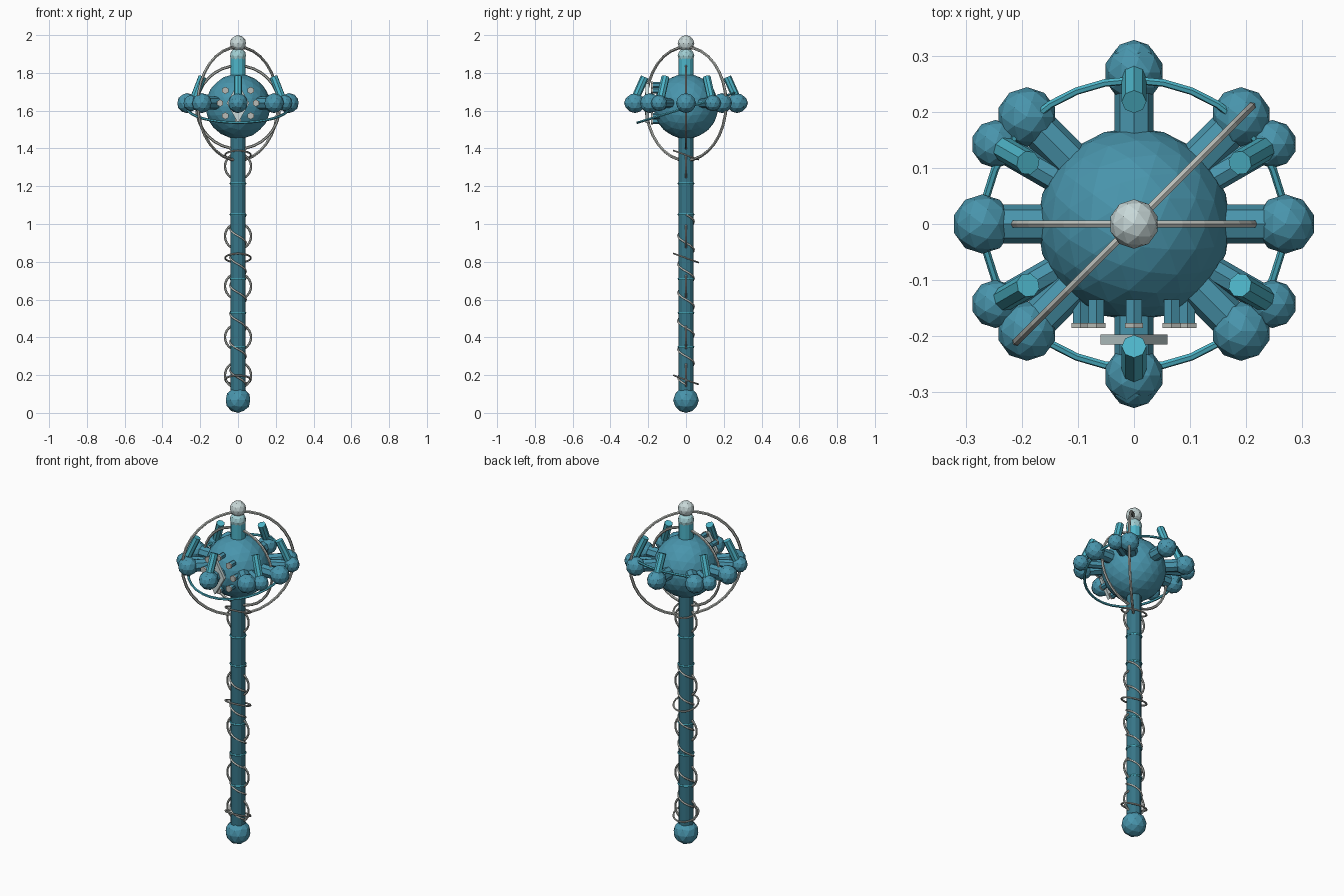
import bpy
from math import radians, cos, sin, pi
from mathutils import Vector

cube = bpy.data.objects.get("Cube")
if cube:
    bpy.data.objects.remove(cube, do_unlink=True)


def material(name, rgb):
    m = bpy.data.materials.new(name)
    m.use_nodes = True
    m.diffuse_color = (*rgb, 1)
    m.node_tree.nodes["Principled BSDF"].inputs["Base Color"].default_value = (*rgb, 1)
    return m


TEAL = material("deep teal", (0.066, 0.3, 0.415))
DARK = material("dark teal", (0.038, 0.18, 0.245))
BRIGHT = material("bright teal", (0.075, 0.46, 0.58))
AQUA = material("pale aqua", (0.36, 0.63, 0.66))
PALE = material("pale silver", (0.58, 0.69, 0.69))
GREY = material("warm grey", (0.48, 0.5, 0.47))


def finish(name, mat):
    ob = bpy.context.object
    ob.name = name
    ob.data.materials.append(mat)
    return ob


def ball(name, loc, r, mat, detail=2):
    bpy.ops.mesh.primitive_ico_sphere_add(subdivisions=detail, radius=r, location=loc)
    return finish(name, mat)


def rod(name, start, end, r, mat, sides=8):
    a, b = Vector(start), Vector(end)
    bpy.ops.mesh.primitive_cylinder_add(vertices=sides, radius=r, depth=(b - a).length,
                                        location=(a + b) / 2)
    ob = finish(name, mat)
    ob.rotation_euler = (b - a).to_track_quat('Z', 'Y').to_euler()
    return ob


def ring(name, z, r, tube, tilt, turn, mat, segments=32):
    bpy.ops.mesh.primitive_torus_add(major_radius=r, minor_radius=tube, major_segments=segments,
                                     minor_segments=6, location=(0, 0, z),
                                     rotation=(radians(tilt), 0, radians(turn)))
    return finish(name, mat)


def polar(r, degrees, z):
    a = radians(degrees)
    return (r * cos(a), r * sin(a), z)


def plate(name, outline, y, depth, mat):
    """Flat plate in the XZ plane, extruded backwards."""
    n = len(outline)
    verts = [(x, y, z) for x, z in outline] + [(x, y + depth, z) for x, z in outline]
    faces = [list(range(n)), list(range(2 * n - 1, n - 1, -1))]
    faces += [[i, i + n, (i + 1) % n + n, (i + 1) % n] for i in range(n)]
    me = bpy.data.meshes.new(name)
    me.from_pydata(verts, [], faces)
    me.materials.append(mat)
    bpy.context.collection.objects.link(bpy.data.objects.new(name, me))


def wound_wire(name, z0, z1, r, turns, tube, mat):
    """Wire wound down the shaft."""
    cu = bpy.data.curves.new(name, 'CURVE')
    cu.dimensions = '3D'
    cu.bevel_depth = tube
    cu.bevel_resolution = 1
    cu.use_fill_caps = True
    steps = turns * 16
    sp = cu.splines.new('POLY')
    sp.points.add(steps)
    for i, p in enumerate(sp.points):
        a = -2 * pi * turns * i / steps
        p.co = (r * cos(a), r * sin(a), z0 + (z1 - z0) * i / steps, 1)
    cu.materials.append(mat)
    bpy.context.collection.objects.link(bpy.data.objects.new(name, cu))


HUB = 1.64

# Shaft, neck, pommel and finial
rod("shaft", (0, 0, 0.07), (0, 0, 1.5), 0.04, DARK, 12)
rod("neck", (0, 0, 1.7), (0, 0, 1.88), 0.04, BRIGHT, 12)
ball("pommel", (0, 0, 0.068), 0.068, TEAL)
ball("finial_lower_ball", (0, 0, 1.89), 0.044, AQUA)
ball("finial_upper_ball", (0, 0, 1.956), 0.044, PALE)
for z in (0.35, 0.53, 0.71, 1.05, 1.215):
    ring("shaft_band", z, 0.039, 0.006, 0, 0, BRIGHT, 16)

# Head with eight radial arms
ball("head", (0, 0, 1.623), 0.172, TEAL, 3)
for k in range(8):
    rod("arm", polar(0.12, k * 45, HUB), polar(0.27, k * 45, HUB), 0.035, TEAL)
    ball("arm_ball", polar(0.27, k * 45, HUB), 0.053, TEAL)

# Six leaning prongs
for k in range(6):
    a = 30 + k * 60
    rod("prong_arm", polar(0.12, a, HUB), polar(0.28, a, HUB), 0.025, TEAL)
    ball("prong_ball", polar(0.285, a, HUB), 0.043, TEAL)
    rod("prong", polar(0.275, a, 1.65), polar(0.218, a, 1.778), 0.022, BRIGHT)

# Large rings around the head
ring("outer_ring", 1.637, 0.3, 0.008, 90, 45, GREY)
ring("inner_ring", 1.618, 0.22, 0.0075, 90, 0, GREY)
ring("tilted_ring", 1.615, 0.268, 0.007, 17, 0, BRIGHT)

# Upright and tilted loops, and the wire wound along the shaft
for z in (0.2, 0.4, 0.67, 0.935, 1.305):
    ring("upright_loop", z, 0.069, 0.006, 90, 0, GREY, 24)
for z in (0.175, 0.82, 1.365):
    ring("tilted_loop", z, 0.068, 0.005, -20, 0, GREY, 24)
wound_wire("shaft_wire", 0.15, 1.05, 0.042, 6, 0.005, GREY)

# Front ornament: diamond plate in front of a circle of capped studs
plate("front_diamond", [(-0.06, HUB), (0, 1.535), (0.06, HUB), (0, 1.745)], -0.215, 0.018, PALE)
for k in range(8):
    x, z, _ = polar(0.095, k * 45, 0)
    z += HUB
    rod("stud", (x, -0.135, z), (x, -0.178, z), 0.016, TEAL, 6)
    rod("stud_cap", (x, -0.176, z), (x, -0.185, z), 0.019, GREY, 6)
